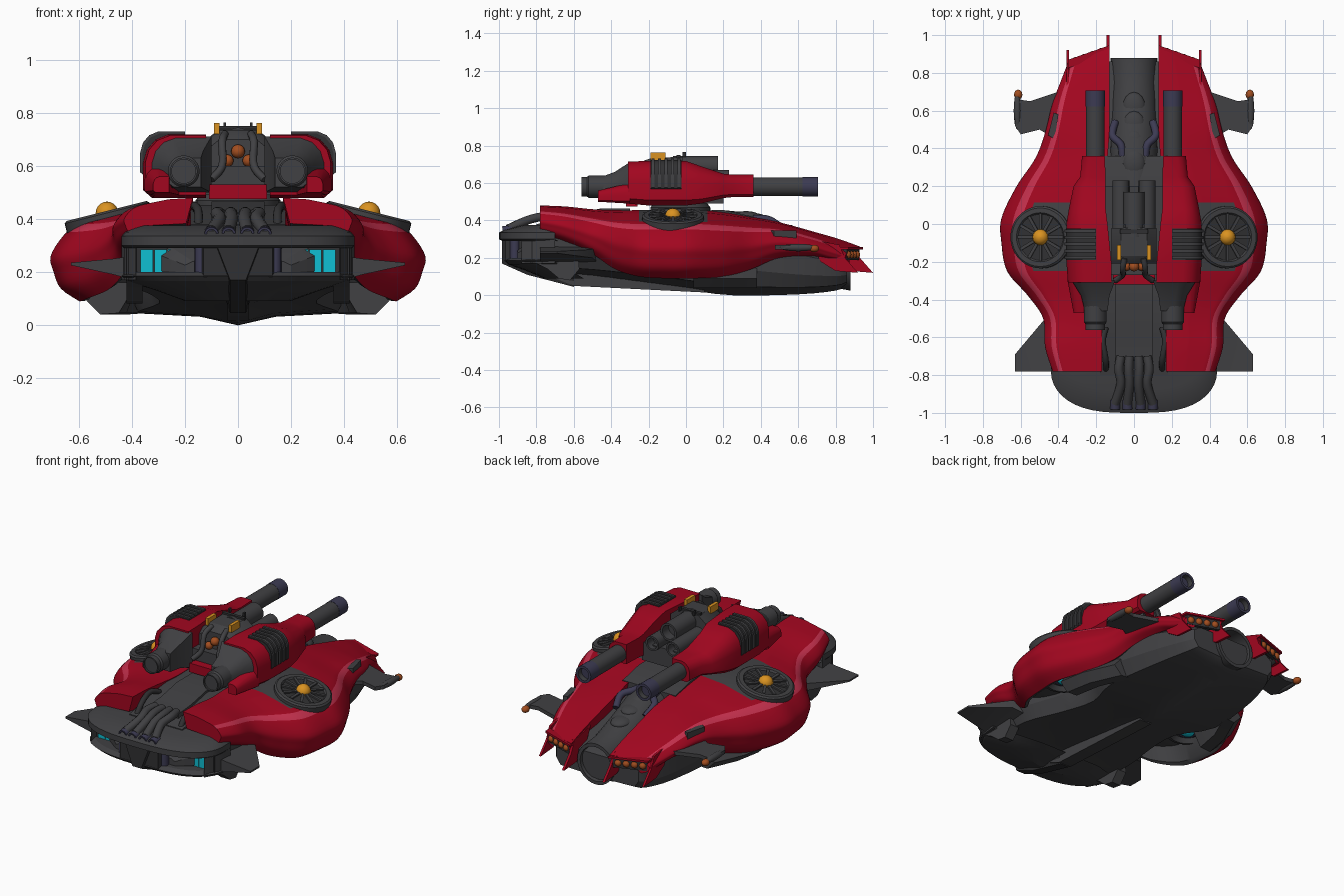
import bpy, bmesh, math
from mathutils import Vector, Matrix

if "Cube" in bpy.data.objects:
    bpy.data.objects.remove(bpy.data.objects["Cube"])

def mat(name, c):
    m = bpy.data.materials.new(name)
    m.diffuse_color = (*c, 1)
    m.use_nodes = True
    m.node_tree.nodes["Principled BSDF"].inputs["Base Color"].default_value = m.diffuse_color
    return m

RED = mat("red paint", (0.36, 0.002, 0.014))
PALE = mat("light red edge paint", (0.56, 0.03, 0.075))
DARK = mat("dark grey metal", (0.052, 0.052, 0.056))
BLACK = mat("black metal", (0.03, 0.03, 0.032))
GOLD = mat("golden orange", (0.70, 0.29, 0.015))
BROWN = mat("copper lamp", (0.36, 0.075, 0.014))
CYAN = mat("cyan glass", (0.005, 0.52, 0.65))
PURPLE = mat("purple steel", (0.045, 0.043, 0.085))

def loft(name, rings, m, angle=35, rule=None, extra=()):
    """Skin a list of closed rings and cap both ends."""
    bm = bmesh.new()
    vs = [[bm.verts.new(p) for p in r] for r in rings]
    n = len(vs[0])
    for a, b in zip(vs, vs[1:]):
        for i in range(n):
            f = bm.faces.new((a[i], a[(i + 1) % n], b[(i + 1) % n], b[i]))
            f.material_index = rule(f.calc_center_median(), i) if rule else 0
    bm.faces.new(vs[0])
    bm.faces.new(vs[-1])
    bmesh.ops.recalc_face_normals(bm, faces=bm.faces)
    me = bpy.data.meshes.new(name)
    bm.to_mesh(me)
    bm.free()
    for k in (m, *extra):
        me.materials.append(k)
    me.shade_smooth()
    me.set_sharp_from_angle(angle=math.radians(angle))
    ob = bpy.data.objects.new(name, me)
    bpy.context.collection.objects.link(ob)
    return ob

def prism(name, pts, axis, a, b, m):
    f = {'x': lambda p, t: (t, *p), 'y': lambda p, t: (p[0], t, p[1]), 'z': lambda p, t: (*p, t)}[axis]
    return loft(name, [[f(p, t) for p in pts] for t in (a, b)], m, 25)

def box(name, x, y, z, m):
    return prism(name, [(x[0], y[0]), (x[1], y[0]), (x[1], y[1]), (x[0], y[1])], 'z', *z, m)

def lathe(name, prof, loc, axis, m, n=24):
    q = Vector((0, 0, 1)).rotation_difference(Vector(axis))
    return loft(name, [[Vector(loc) + q @ Vector((r * math.cos(k * math.tau / n), r * math.sin(k * math.tau / n), h))
                        for k in range(n)] for r, h in prof], m)

def ball(name, loc, r, m, stretch=(1, 1, 1)):
    prof = [(max(r * math.sin(math.pi * i / 10), 0.0004), -r * math.cos(math.pi * i / 10)) for i in range(11)]
    ob = lathe(name, prof, (0, 0, 0), (0, 0, 1), m, 16)
    ob.data.transform(Matrix.Translation(loc) @ Matrix.Diagonal((*stretch, 1)))
    return ob

def spline(pts, n):
    """Smooth curve through points."""
    out, k = [], len(pts)
    for i in range(k - 1):
        g = [pts[min(max(j, 0), k - 1)] for j in range(i - 1, i + 3)]
        for t in (s / n for s in range(n)):
            out.append(tuple(0.5 * (2 * b + (c - a) * t + (2 * a - 5 * b + 4 * c - d) * t * t
                                    + (3 * b - a - 3 * c + d) * t ** 3) for a, b, c, d in zip(*g)))
    return out + [tuple(pts[-1])]

def hose(name, pts, r, m):
    p = [Vector(v) for v in spline(pts, 5)]
    rings = []
    for i, c in enumerate(p):
        q = (p[min(i + 1, len(p) - 1)] - p[max(i - 1, 0)]).to_track_quat('Z', 'Y')
        rings.append([c + q @ Vector((r * math.cos(k * math.tau / 10), r * math.sin(k * math.tau / 10), 0)) for k in range(10)])
    return loft(name, rings, m, 60)

# Dark inner hull with keel: y, half width, top, bottom
hull = [(-.9, .2, .24, .17), (-.75, .38, .34, .125), (-.5, .42, .37, .10), (-.25, .36, .4, .065), (0, .33, .4, .03),
        (.25, .42, .36, .0), (.6, .38, .27, .005), (.8, .32, .22, .025), (.86, .28, .2, .05)]
half = [(0, 1), (.85, 1), (1, .8), (1, .4), (.9, .14), (.35, .1), (0, 0)]
shape = half + [(-x, h) for x, h in half[-2:0:-1]]
loft("inner_hull", [[(w * x, y, b + (t - b) * h) for x, h in shape] for y, w, t, b in spline(hull, 3)], DARK, 20)

# Central deck and raised panels
prism("deck", [(-.8, .25), (-.8, .38), (-.6, .42), (-.45, .45), (.2, .455), (.36, .42), (.36, .25)], 'x', -.18, .18, DARK)
prism("deck_panel", [(-.72, .39), (-.72, .425), (-.6, .435), (-.45, .465), (-.3, .465), (-.3, .4)], 'x', -.1, .1, DARK)

# Rear exhaust spine, open at the back
spine = [(.2, .33, .125), (.4, .31, .125), (.6, .23, .12), (.75, .17, .122), (.88, .15, .125), (.88, .15, .105), (.7, .17, .1)]
loft("exhaust_tube", [[(r * math.cos(k * math.tau / 28), y, z + r * math.sin(k * math.tau / 28)) for k in range(28)]
                      for y, z, r in spine], DARK)
for i in range(4):
    ball("spine_knuckle", (0, .32 + i * .1, .42 - i * .035), .06, DARK, (1, 1.3, .5))

# Upper prow lip and lower jaw with a recessed window bay
def prow(w, y0, d):
    a = [math.sin(i / 12 * math.pi / 2) for i in range(-12, 13)]
    return [(w * x, y0 - d * math.sqrt(max(0, 1 - abs(x) ** 3))) for x in a] + [(w, -.7), (-w, -.7)]

loft("prow_lip", [[(x * s, y * s, z) for x, y in prow(.44, -.78, .22)]
                  for s, z in ((.98, .29), (1, .3), (1, .335), (.97, .35), (.88, .375))], DARK)
loft("prow_jaw", [[(x * s, y * t, z) for x, y in prow(.44, -.77, .2)]
                  for s, t, z in ((.96, .97, .2), (1, 1, .185), (.95, .98, .165), (.7, .88, .13), (.45, .78, .09))], DARK, 20)
box("window_bay", (-.42, .42), (-.83, -.7), (.17, .3), BLACK)
prism("bay_divider", [(-.17, -.82), (-.13, -.965), (.13, -.965), (.17, -.82)], 'z', .18, .3, BLACK)
loft("chin_wedge", [[(-.08, y, z1), (.08, y, z1), (.03, y, z0), (-.03, y, z0)]
                    for y, z0, z1 in ((-.985, .17, .3), (-.85, .11, .25), (-.6, .045, .2))], BLACK)
prism("keel_blade", [(-.85, .15), (-.6, .05), (-.2, .03), (.1, .015), (.1, .1), (-.85, .2)], 'x', -.04, .04, DARK)

# Intake pipes on the prow
for i, x in enumerate((-.1, -.035, .035, .1)):
    hose("prow_pipe", [(x * .7, -.7, .42), (x * .8, -.77, .42), (-x * .3 + x, -.85, .40), (x, -.95, .355)], .024, DARK)
    lathe("pipe_end", [(.027, 0), (.027, .05), (.018, .05), (.018, .02)], (x, -.93, .35), (0, -1, -.15), PURPLE, 14)

# Red side pods: y, inner x, outer x, top, bottom
pod = [(-.78, .17, .43, .48, .33), (-.65, .17, .47, .475, .29), (-.5, .17, .48, .46, .22), (-.38, .16, .56, .455, .14),
       (-.25, .16, .67, .455, .1), (-.1, .16, .70, .46, .09), (.03, .16, .70, .46, .09), (.2, .15, .62, .445, .1),
       (.35, .14, .52, .42, .14), (.5, .13, .465, .39, .2), (.7, .13, .42, .335, .21), (.82, .13, .385, .3, .19),
       (.93, .13, .35, .26, .17)]
sec = [(0, 1), (.36, .96), (.64, .86), (.8, .79), (.91, .67), (1, .46), (.98, .3), (.93, .13), (.80, 0)]
sec = [sec[0]] + spline(sec[1:], 4) + [(.75, .04), (.68, .3), (.1, .35)]

def pod_rule(c, i):
    if 29 <= i < 32 or (i < 9 and .16 < abs(c.x) < .53 and -.24 < c.y < .1):
        return 1  # dark underside bowl and fan bed
    return 2 if 9 <= i < 12 else 0  # light band along the shoulder

for s in (1, -1):
    rings = []
    for y, xi, w, t, b in spline(pod, 6):
        k = min(max((y - .6) / .33, 0), 1)
        rings.append([(s * (xi + (w - xi) * u), y - .35 * k * (w - xi) * u, b + (t - b) * h) for u, h in sec])
    loft("side_pod", rings, RED, 40, pod_rule, (DARK, PALE))

    # Lift fan on top of the pod
    c, up = Vector((s * .49, -.07, .405)), Vector((s * .25, 0, 1)).normalized()
    lathe("fan_ring", [(.165, -.08), (.165, .018), (.155, .026), (.13, .026), (.122, .016)], c, up, DARK, 36)
    lathe("fan_pit", [(.12, .0), (.12, .0165)], c, up, BLACK, 32)
    rot = Vector((0, 0, 1)).rotation_difference(up).to_matrix().to_4x4()
    for i in range(12):
        blade = box("fan_blade", (.03, .125), (-.008, .008), (.012, .026), DARK)
        blade.data.transform(Matrix.Translation(c) @ rot @ Matrix.Rotation(i * math.tau / 12, 4, 'Z'))
    ball("fan_dome", c + up * .018, .043, GOLD)
    # Lift jet inside the underside bowl
    lathe("jet_ring", [(.13, -.05), (.12, .03), (.1, .035), (.08, .01), (.05, .01)], (s * .45, -.07, .21), (0, 0, -1), DARK, 28)
    lathe("jet_collar", [(.055, 0), (.055, .025), (.04, .025)], (s * .45, -.07, .21), (0, 0, -1), PURPLE)
    ball("jet_core", (s * .45, -.07, .186), .036, CYAN, (1, 1, .5))

    # Window panes, cheeks and side column of the prow
    for i in range(4):
        a = .165 + i * .052
        box("window", sorted((s * a, s * (a + .047))), (-.838, -.83), (.195, .285), CYAN)
    prism("prow_cheek", [(s * .385, -.88), (s * .43, -.8), (s * .44, -.7), (s * .38, -.7)], 'z', .17, .32, DARK)
    lathe("prow_column", [(.026, 0), (.026, .11)], (s * .138, -.915, .185), (0, 0, 1), PURPLE, 14)

    # Front side fins, mandibles and skids
    loft("front_fin", [[(s * .4, -.48, .26), (s * .4, -.78, .26), (s * .4, -.78, .17), (s * .4, -.48, .18)],
                       [(s * .47, -.5, .245), (s * .47, -.78, .25), (s * .47, -.78, .19), (s * .47, -.5, .2)],
                       [(s * .63, -.69, .235), (s * .63, -.78, .235), (s * .63, -.78, .225), (s * .63, -.69, .225)]], DARK)
    prism("mandible", [(-.8, .24), (-.58, .25), (-.57, .14), (-.62, .08), (-.68, .09), (-.74, .14), (-.8, .17)], 'x', s * .36, s * .42, DARK)
    loft("skid", [[(s * .38, y, .16), (s * (x - .12), y, .045), (s * (x - .05), y, .04), (s * x, y, .09), (s * (x - .06), y, .16)]
                  for y, x in ((.04, .57), (.2, .54), (.38, .46))], DARK)

    # Rear winglet with lamp tip
    prism("winglet", [(s * .4, .44), (s * .5, .5), (s * .6, .475), (s * .63, .52), (s * .63, .6), (s * .62, .66), (s * .55, .65), (s * .4, .7)],
          'z', .245, .268, DARK)
    ball("wing_tip_pod", (s * .617, .6, .255), .02, DARK, (1, 5, 1))
    ball("wing_tip_lamp", (s * .613, .685, .25), .022, BROWN, (1, 1.2, .9))
    prism("pod_vent", [(s * .42, .45), (s * .4, .58), (s * .425, .59), (s * .455, .47)], 'z', .3, .345, DARK)

    # Tail spikes, lamps and their visor
    tail = [(.74, .3), (.9, .27), (.93, .2), (1, .12), (.88, .13), (.8, .18)]
    prism("inner_tail_spike", tail, 'x', s * .13, s * .145, RED)
    prism("outer_tail_spike", [(y - .08, z) for y, z in tail], 'x', s * .345, s * .358, RED)
    q = lambda x, d=0: (s * x, .932 - .35 * (x - .13) + d)
    prism("tail_panel", [q(.15), q(.335), q(.335, -.02), q(.15, -.02)], 'z', .188, .245, BLACK)
    prism("tail_visor", [q(.13, .014), q(.35, .014), q(.35, -.03), q(.13, -.03)], 'z', .245, .257, RED)
    for x in (.175, .22, .265, .31):
        ball("tail_lamp", (*q(x, -.006), .217), .021, BROWN)
    hose("spine_pipe", [(s * .06, .36, .41), (s * .07, .42, .41), (s * .115, .47, .39), (s * .1, .54, .34)], .02, PURPLE)
    hose("deck_hose", [(s * .15, -.55, .43), (s * .165, -.62, .45), (s * .15, -.72, .43), (s * .15, -.78, .36)], .016, BLACK)

# Turret: rounded side bodies, mirrored
def body(name, stations, s, m):
    f = [(0, 0), (.85, 0), (1, .12), (1, .55), (.94, .76), (.8, .92), (.6, 1), (0, 1)]
    return loft(name, [[(s * (a + (b - a) * u), y, c + (d - c) * h) for u, h in f] for y, a, b, c, d in stations], m, 32)

lathe("turret_neck", [(.16, 0), (.16, .05), (.13, .09)], (0, -.03, .42), (0, 0, 1), DARK)
box("turret_core", (-.16, .16), (-.27, .2), (.49, .6), DARK)
box("turret_red_bar", (-.11, .11), (-.32, -.26), (.475, .53), RED)
for s in (1, -1):
    body("turret_side", [(-.31, .12, .35, .49, .715), (-.2, .12, .358, .48, .718), (0, .14, .358, .48, .718), (.08, .15, .345, .49, .69),
                         (.2, .15, .32, .52, .65), (.25, .15, .285, .525, .645), (.36, .155, .275, .525, .645)], s, RED)
    body("turret_cheek", [(-.47, .26, .32, .5, .56), (-.3, .22, .352, .49, .6)], s, RED)
    body("turret_shield", [(-.46, .14, .26, .52, .63), (-.38, .13, .28, .515, .66), (-.3, .1, .33, .5, .712)], s, DARK)
    lathe("front_drum", [(.06, 0), (.06, .17), (.052, .18), (.052, .21), (.045, .21), (.045, .2)], (s * .205, -.35, .58), (0, -1, 0), DARK)
    lathe("gun_barrel", [(.05, 0), (.05, .4), (.036, .4), (.036, .3)], (s * .205, .305, .58), (0, 1, 0), DARK)
    lathe("muzzle_sleeve", [(.0515, 0), (.0515, .085), (.037, .085), (.037, .05)], (s * .205, .622, .58), (0, 1, 0), PURPLE)
    body("vent_frame", [(y, .2, .361, .55, .722) for y in (-.19, -.025)], s, BLACK)
    for i in range(5):
        body("vent_slat", [(y - .185 + i * .035, .2, .369, .555, .73) for y in (0, .016)], s, DARK)
    lathe("middle_gun", [(.045, 0), (.045, .26), (.033, .26), (.033, .2)], (s * .07, -.03, .625), (0, 1, 0), DARK, 20)
    hose("turret_hose", [(s * .05, -.18, .72), (s * .06, -.24, .69), (s * .06, -.27, .6), (s * .1, -.3, .55)], .015, DARK)
    box("gold_bar", (s * .07, s * .09), (-.19, -.11), (.72, .763), GOLD)
    ball("lens", (s * .04, -.225, .62), .023, BROWN)
    box("sight_pin", (s * .045, s * .055), (-.02, .0), (.74, .765), BLACK)

# Dorsal housing and sensor cluster
loft("dorsal_housing", [[(x, y, z) for x, z in ((-.12, .56), (.12, .56), (.12, t - .04), (.07, t), (-.07, t), (-.12, t - .04))]
                        for y, t in ((-.21, .7), (-.17, .735), (-.02, .74))], DARK)
lathe("top_gun", [(.055, 0), (.055, .24), (.042, .24), (.042, .18)], (0, -.07, .69), (0, 1, 0), DARK)
ball("lens", (0, -.225, .655), .026, BROWN)
box("top_crossbar", (-.075, .075), (-.05, -.03), (.73, .75), BLACK)
